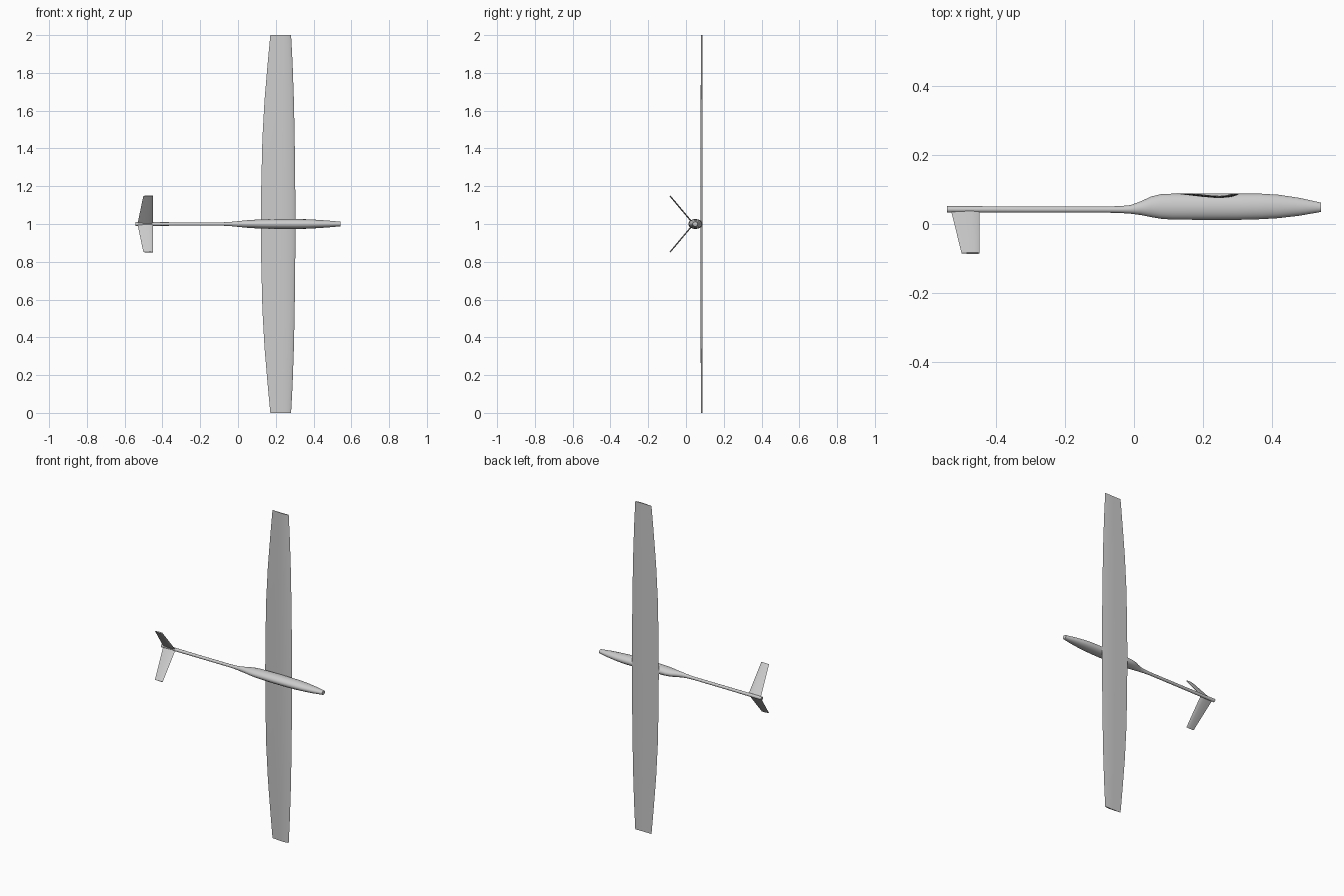
import bpy, bmesh, math
from mathutils import Vector

if "Cube" in bpy.data.objects:
    bpy.data.objects.remove(bpy.data.objects["Cube"])


def loft(name, rings, angle=35):
    """Skin a list of closed cross-sections and cap both ends."""
    bm = bmesh.new()
    rows = [[bm.verts.new(p) for p in r] for r in rings]
    n = len(rows[0])
    for a, b in zip(rows, rows[1:]):
        for i in range(n):
            j = (i + 1) % n
            bm.faces.new((a[i], a[j], b[j], b[i]))
    bm.faces.new(rows[0])
    bm.faces.new(rows[-1])
    bmesh.ops.recalc_face_normals(bm, faces=bm.faces)
    me = bpy.data.meshes.new(name)
    bm.to_mesh(me)
    bm.free()
    ob = bpy.data.objects.new(name, me)
    bpy.context.collection.objects.link(ob)
    bpy.ops.object.select_all(action='DESELECT')
    ob.select_set(True)
    bpy.context.view_layer.objects.active = ob
    bpy.ops.object.shade_smooth_by_angle(angle=math.radians(angle))
    return ob


# Fuselage: x, low y, high y, half width in z
sections = [
    (-0.543, 0.033, 0.052, 0.010), (-0.30, 0.033, 0.051, 0.009),
    (-0.08, 0.033, 0.051, 0.009), (-0.04, 0.032, 0.052, 0.011),
    (-0.01, 0.030, 0.055, 0.014), (0.02, 0.026, 0.066, 0.017),
    (0.05, 0.020, 0.080, 0.020), (0.08, 0.015, 0.087, 0.022),
    (0.11, 0.013, 0.088, 0.024), (0.20, 0.012, 0.088, 0.026),
    (0.30, 0.012, 0.088, 0.026), (0.37, 0.014, 0.088, 0.025),
    (0.42, 0.017, 0.085, 0.022), (0.48, 0.024, 0.076, 0.018),
    (0.543, 0.035, 0.062, 0.012)]


def ellipse(x, lo, hi, w, n=28):
    c, r = (lo + hi) / 2, (hi - lo) / 2
    return [(x, c + r * math.cos(t), 1 + w * math.sin(t))
            for t in (2 * math.pi * i / n for i in range(n))]


loft("fuselage", [ellipse(*s) for s in sections])

# Wing: nearly flat on the +y side, cambered on the -y side
foil = [(0, 0), (0.2, 0.35), (0.4, 0.7), (0.6, 0.95), (0.72, 1.0), (0.85, 0.85),
        (0.94, 0.55), (0.985, 0.28), (1, 0.08), (0.97, 0), (0.5, 0)]
half = [(0, 0.122, 0.304), (0.2, 0.123, 0.303), (0.45, 0.129, 0.300),
        (0.65, 0.140, 0.296), (0.85, 0.157, 0.289), (1, 0.171, 0.281)]
stations = [(-z, a, b) for z, a, b in reversed(half[1:])] + half
loft("wing", [[(a + (b - a) * u, 0.088 - 0.068 * (b - a) * v, 1 + z) for u, v in foil]
              for z, a, b in stations], 45)

# V-tail: two thin tapered fins
fin = [(0, 0), (0.35, 0.7), (0.7, 1), (0.93, 0.6), (1, 0),
       (0.93, -0.6), (0.7, -1), (0.35, -0.7)]
for name, side in (("tail_fin_upper", 1), ("tail_fin_lower", -1)):
    root, tip = Vector((0, 0.040, 1)), Vector((0, -0.085, 1 + side * 0.149))
    d = (tip - root).normalized()
    normal = Vector((0, -d.z, d.y))
    loft(name, [[base + normal * v * 0.0035 + Vector((x0 + (-0.449 - x0) * u, 0, 0))
                 for u, v in fin]
                for base, x0 in ((root, -0.532), (tip, -0.501))], 45)
